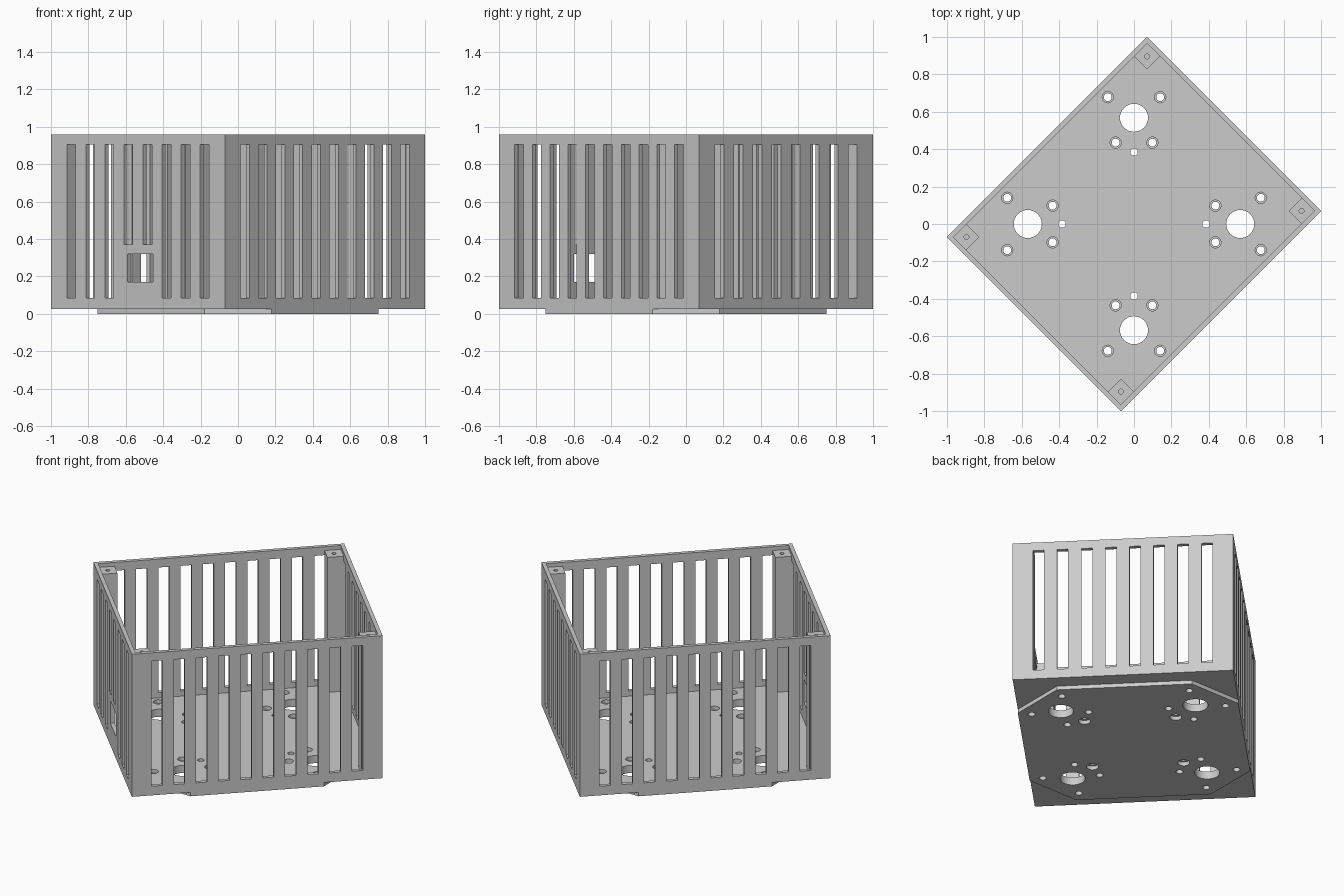
import bpy, bmesh, math
from mathutils import Matrix, Vector

cube = bpy.data.objects.get("Cube")
if cube:
    bpy.data.objects.remove(cube, do_unlink=True)

U, V = 0.757, 0.658          # half length and half width of the box
T = 0.025                    # wall, floor and plate thickness
TOP = 0.96
TURN = Matrix.Rotation(math.radians(45), 4, "Z")

grey = bpy.data.materials.new("plain grey")
grey.use_nodes = True
grey.diffuse_color = (0.6, 0.6, 0.6, 1)
grey.node_tree.nodes["Principled BSDF"].inputs["Base Color"].default_value = (0.6, 0.6, 0.6, 1)


def add_box(bm, lo, hi):
    lo, hi = Vector(lo), Vector(hi)
    size = Matrix.Diagonal((*(hi - lo), 1))
    bmesh.ops.create_cube(bm, size=1, matrix=Matrix.Translation((lo + hi) / 2) @ size)


def add_hole(bm, x, y, r, z0, z1):
    bmesh.ops.create_cone(bm, cap_ends=True, segments=32, radius1=r, radius2=r,
                          depth=z1 - z0, matrix=Matrix.Translation((x, y, (z0 + z1) / 2)))


def make(name, bm):
    mesh = bpy.data.meshes.new(name)
    bm.to_mesh(mesh)
    bm.free()
    mesh.materials.append(grey)
    ob = bpy.data.objects.new(name, mesh)
    bpy.context.collection.objects.link(ob)
    return ob


def cut(ob, bm):
    """Subtract the shapes in bm from the object."""
    cutter = make("cutter", bm)
    cutter.hide_render = True
    mod = ob.modifiers.new("cut", "BOOLEAN")
    mod.operation, mod.solver, mod.object = "DIFFERENCE", "EXACT", cutter
    bpy.context.view_layer.objects.active = ob
    bpy.ops.object.modifier_apply(modifier=mod.name)
    bpy.data.objects.remove(cutter, do_unlink=True)


def smooth(ob):
    bpy.ops.object.select_all(action="DESELECT")
    ob.select_set(True)
    bpy.context.view_layer.objects.active = ob
    bpy.ops.object.shade_smooth_by_angle(angle=math.radians(30))


def hole_pattern(z0, z1, screw, pilot):
    """Four groups, each a large opening, four screw holes and a pilot hole."""
    bm = bmesh.new()
    group = [(0.568, 0, 0.075), (0.385, 0, pilot)]
    for s in (-1, 1):
        group += [(0.435, s * 0.098, screw), (0.678, s * 0.14, screw)]
    for k in range(4):
        turn = Matrix.Rotation(k * math.pi / 2, 3, "Z")
        for x, y, r in group:
            p = turn @ Vector((x, y, 0))
            add_hole(bm, p.x, p.y, r, z0, z1)
    return bm


# open box with floor
bm = bmesh.new()
add_box(bm, (-U, -V, T), (U, V, TOP))
housing = make("slotted_housing", bm)
bm = bmesh.new()
add_box(bm, (-U + T, -V + T, 2 * T), (U - T, V - T, TOP + 0.1))
cut(housing, bm)

# ventilation slots and cable window
bm = bmesh.new()
W, Z0, Z1 = 0.033, 0.085, 0.905
for s in (-1, 1):
    for i in range(10):
        u = -0.605 + i * 1.21 / 9
        add_box(bm, (u - W, s * V - 0.04, Z0), (u + W, s * V + 0.04, Z1))
    for i in range(8):
        v = -0.503 + i * 1.006 / 7
        low = 0.37 if s < 0 and i in (3, 4) else Z0
        add_box(bm, (s * U - 0.04, v - W, low), (s * U + 0.04, v + W, Z1))
add_box(bm, (-U - 0.04, -0.115, 0.17), (-U + 0.04, 0.079, 0.32))
cut(housing, bm)
housing.data.transform(TURN)
cut(housing, hole_pattern(0, 0.07, 0.03, 0.02))
smooth(housing)

# chamfered base plate
bm = bmesh.new()
C = 0.403
outline = [(V, -C), (V, C), (C, V), (-C, V), (-V, C), (-V, -C), (-C, -V), (C, -V)]
face = bm.faces.new([bm.verts.new((x, y, 0)) for x, y in outline])
ext = bmesh.ops.extrude_face_region(bm, geom=[face])
bmesh.ops.translate(bm, vec=(0, 0, T), verts=[g for g in ext["geom"] if isinstance(g, bmesh.types.BMVert)])
bmesh.ops.recalc_face_normals(bm, faces=bm.faces)
plate = make("base_plate", bm)
plate.data.transform(TURN)
cut(plate, hole_pattern(-0.02, 0.045, 0.021, 0.036))
smooth(plate)

# corner posts with screw holes
P, H = 0.049, TOP - 0.025
for su, nu in ((-1, "right"), (1, "left")):
    for sv, nv in ((-1, "front"), (1, "back")):
        x, y = su * (U - T - P), sv * (V - T - P)
        bm = bmesh.new()
        add_box(bm, (x - P, y - P, 2 * T), (x + P, y + P, H))
        post = make(f"{nv}_{nu}_corner_post", bm)
        bm = bmesh.new()
        add_hole(bm, x, y, 0.013, H - 0.2, H + 0.05)
        cut(post, bm)
        post.data.transform(TURN)
        smooth(post)
